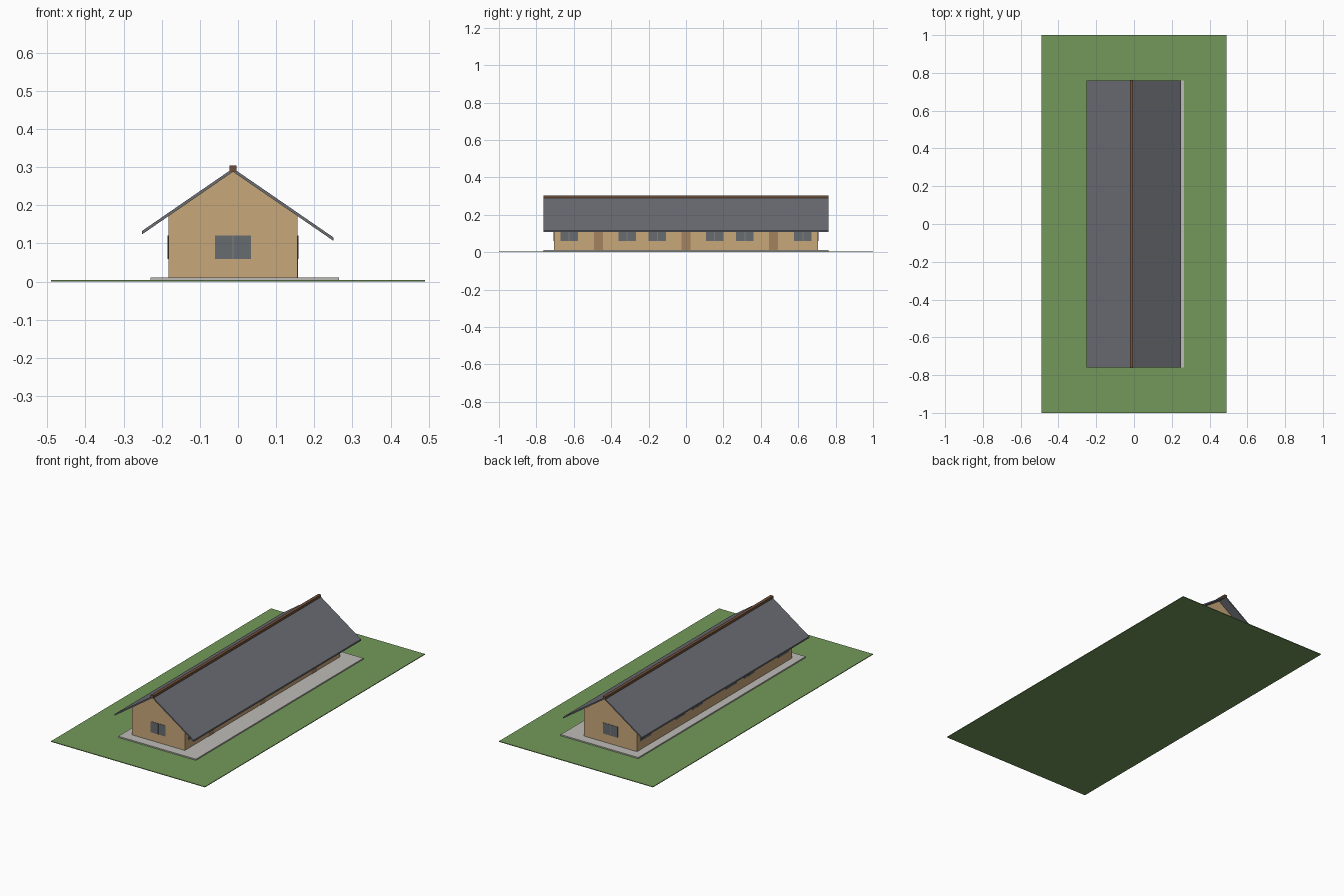
import bpy, bmesh

if "Cube" in bpy.data.objects:
    bpy.data.objects.remove(bpy.data.objects["Cube"])

CX = -0.013            # ridge line
HALF, LEN = 0.169, 0.706
SLOPE, APEX, THICK = 0.688, 0.297, 0.009
ROOF_L = 0.761
FLOOR = 0.011


def material(name, rgb):
    lin = [((c / 255 + 0.055) / 1.055) ** 2.4 for c in rgb]
    m = bpy.data.materials.new(name)
    m.diffuse_color = (*lin, 1)
    m.use_nodes = True
    m.node_tree.nodes["Principled BSDF"].inputs["Base Color"].default_value = m.diffuse_color
    return m


GRASS = material("grass green", (116, 153, 90))
CONCRETE = material("concrete grey", (190, 188, 184))
WALL = material("wall tan", (201, 168, 122))
ROOF = material("roof slate", (108, 110, 116))
CAP = material("ridge brown", (112, 80, 58))
DOOR = material("door brown", (163, 130, 95))
GLASS = material("window grey", (104, 108, 112))
BAR = material("window bar grey", (126, 128, 130))


def prism(name, profile, y0, y1, mat):
    """Extrude an x-z profile along y."""
    bm = bmesh.new()
    face = bm.faces.new([bm.verts.new((x, y0, z)) for x, z in profile])
    ext = bmesh.ops.extrude_face_region(bm, geom=[face])
    verts = [v for v in ext["geom"] if isinstance(v, bmesh.types.BMVert)]
    bmesh.ops.translate(bm, verts=verts, vec=(0, y1 - y0, 0))
    bmesh.ops.recalc_face_normals(bm, faces=bm.faces)
    mesh = bpy.data.meshes.new(name)
    bm.to_mesh(mesh)
    bm.free()
    mesh.materials.append(mat)
    ob = bpy.data.objects.new(name, mesh)
    bpy.context.collection.objects.link(ob)
    return ob


def box(name, x0, x1, y0, y1, z0, z1, mat):
    return prism(name, [(x0, z0), (x1, z0), (x1, z1), (x0, z1)], y0, y1, mat)


def roof_z(x):
    return APEX - SLOPE * abs(x - CX)


# Site and slab
box("lawn", -0.49, 0.49, -1, 1, 0, 0.004, GRASS)
box("paved_base", -0.229, 0.265, -ROOF_L, ROOF_L, 0.003, FLOOR, CONCRETE)

# House body with gables
eave = roof_z(CX + HALF) - THICK
prism("walls", [(CX - HALF, FLOOR), (CX + HALF, FLOOR), (CX + HALF, eave),
                (CX, APEX - THICK), (CX - HALF, eave)], -LEN, LEN, WALL)

# Roof slopes and ridge cap
for name, x in (("roof_left", -0.252), ("roof_right", 0.25)):
    prism(name, [(x, roof_z(x)), (CX, APEX), (CX, APEX - THICK),
                 (x, roof_z(x) - THICK)], -ROOF_L, ROOF_L, ROOF)
box("ridge_cap", CX - 0.009, CX + 0.009, -ROOF_L - 0.001, ROOF_L + 0.001,
    0.288, 0.304, CAP)

# Windows: glass plates with a thin centre bar
T, W, Z0, Z1 = 0.002, 0.047, 0.059, 0.121
for side, name in ((-1, "left"), (1, "right")):
    x = CX + side * HALF
    for y in (-0.625, -0.315, -0.153, 0.153, 0.315, 0.625):
        box(f"window_{name}", x - T, x + T, y - W, y + W, Z0, Z1, GLASS)
        box(f"window_bar_{name}", x - T * 1.4, x + T * 1.4,
            y - 0.003, y + 0.003, Z0, Z1, BAR)
for side, name in ((-1, "front"), (1, "back")):
    y = side * LEN
    box(f"window_{name}", CX - W, CX + W, y - T, y + T, Z0, Z1, GLASS)
    box(f"window_bar_{name}", CX - 0.0015, CX + 0.0015,
        y - T * 1.4, y + T * 1.4, Z0, Z1, BAR)

# Doors on the right side
for y in (-0.468, 0, 0.468):
    box("door", CX + HALF - T, CX + HALF + T, y - 0.024, y + 0.024,
        FLOOR, Z1, DOOR)
